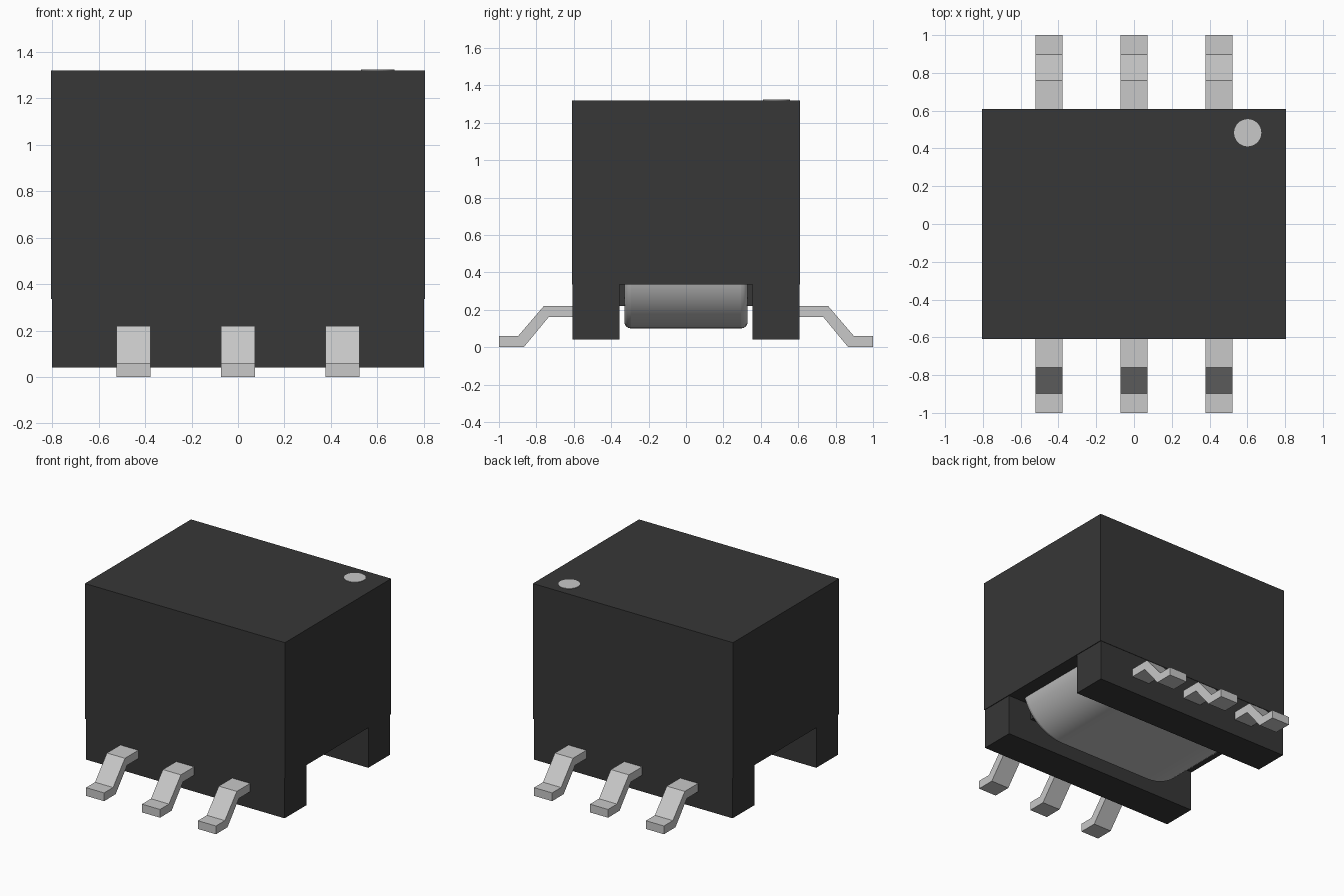
import bpy, bmesh, math

cube = bpy.data.objects.get("Cube")
if cube:
    bpy.data.objects.remove(cube, do_unlink=True)


def material(name, value):
    m = bpy.data.materials.new(name)
    m.use_nodes = True
    color = (value, value, value, 1)
    m.diffuse_color = color
    m.node_tree.nodes["Principled BSDF"].inputs["Base Color"].default_value = color
    return m


BLACK = material("black plastic", 0.038)
SILVER = material("silver metal", 0.58)


def finish(bm, name, mat):
    bmesh.ops.recalc_face_normals(bm, faces=bm.faces)
    mesh = bpy.data.meshes.new(name)
    bm.to_mesh(mesh)
    bm.free()
    mesh.materials.append(mat)
    obj = bpy.data.objects.new(name, mesh)
    bpy.context.collection.objects.link(obj)
    return obj


def box(name, x, y, z, mat):
    """Box from (min, max) ranges."""
    bm = bmesh.new()
    bmesh.ops.create_cube(bm, size=1)
    for v in bm.verts:
        for i, (lo, hi) in enumerate((x, y, z)):
            v.co[i] = hi if v.co[i] > 0 else lo
    return finish(bm, name, mat)


def extrude(name, points, offset, mat):
    """Closed profile of 3D points swept along an offset."""
    bm = bmesh.new()
    face = bm.faces.new([bm.verts.new(p) for p in points])
    swept = bmesh.ops.extrude_face_region(bm, geom=[face])
    verts = [g for g in swept["geom"] if isinstance(g, bmesh.types.BMVert)]
    bmesh.ops.translate(bm, verts=verts, vec=offset)
    return finish(bm, name, mat)


# Main housing, with a rail under the front and back edges
box("housing", (-0.805, 0.805), (-0.61, 0.61), (0.335, 1.32), BLACK)
for side, label in ((-1, "front"), (1, "back")):
    y = sorted((side * 0.355, side * 0.607))
    box(label + "_rail", (-0.80, 0.80), y, (0.04, 0.34), BLACK)

# Core plate between the rails
box("core_plate", (-0.61, 0.61), (-0.356, 0.356), (0.22, 0.345), BLACK)

# Rounded metal winding hanging in the channel
R, CX, CZ, N = 0.35, 0.37, 0.45, 14
arc = [(CX + R * math.cos(a), CZ - R * math.sin(a))
       for a in (i * math.pi / 2 / N for i in range(N + 1))]
outline = arc + [(-x, z) for x, z in reversed(arc)]
winding = extrude("winding", [(x, -0.33, z) for x, z in outline], (0, 0.66, 0), SILVER)
bevel = winding.modifiers.new("rounded_ends", 'BEVEL')
bevel.width = 0.045
bevel.segments = 4
bevel.limit_method = 'ANGLE'
bevel.angle_limit = math.radians(40)
bpy.ops.object.select_all(action='DESELECT')
winding.select_set(True)
bpy.context.view_layer.objects.active = winding
bpy.ops.object.shade_smooth_by_angle(angle=math.radians(40))

# Gull-wing leads, three on each long side
LEAD = [(0.55, 0.22), (0.76, 0.22), (0.897, 0.06), (1.0, 0.06),
        (1.0, 0.0), (0.867, 0.0), (0.735, 0.16), (0.55, 0.16)]
WIDTH = 0.145
for side, label in ((-1, "front"), (1, "back")):
    for i, cx in enumerate((-0.45, 0, 0.45)):
        extrude(f"{label}_lead_{i + 1}",
                [(cx - WIDTH / 2, side * y, z) for y, z in LEAD], (WIDTH, 0, 0), SILVER)

# Round orientation mark on the top
bm = bmesh.new()
bmesh.ops.create_cone(bm, cap_ends=True, segments=40, radius1=0.072, radius2=0.072, depth=0.006)
mark = finish(bm, "orientation_mark", SILVER)
mark.location = (0.602, 0.483, 1.32)
